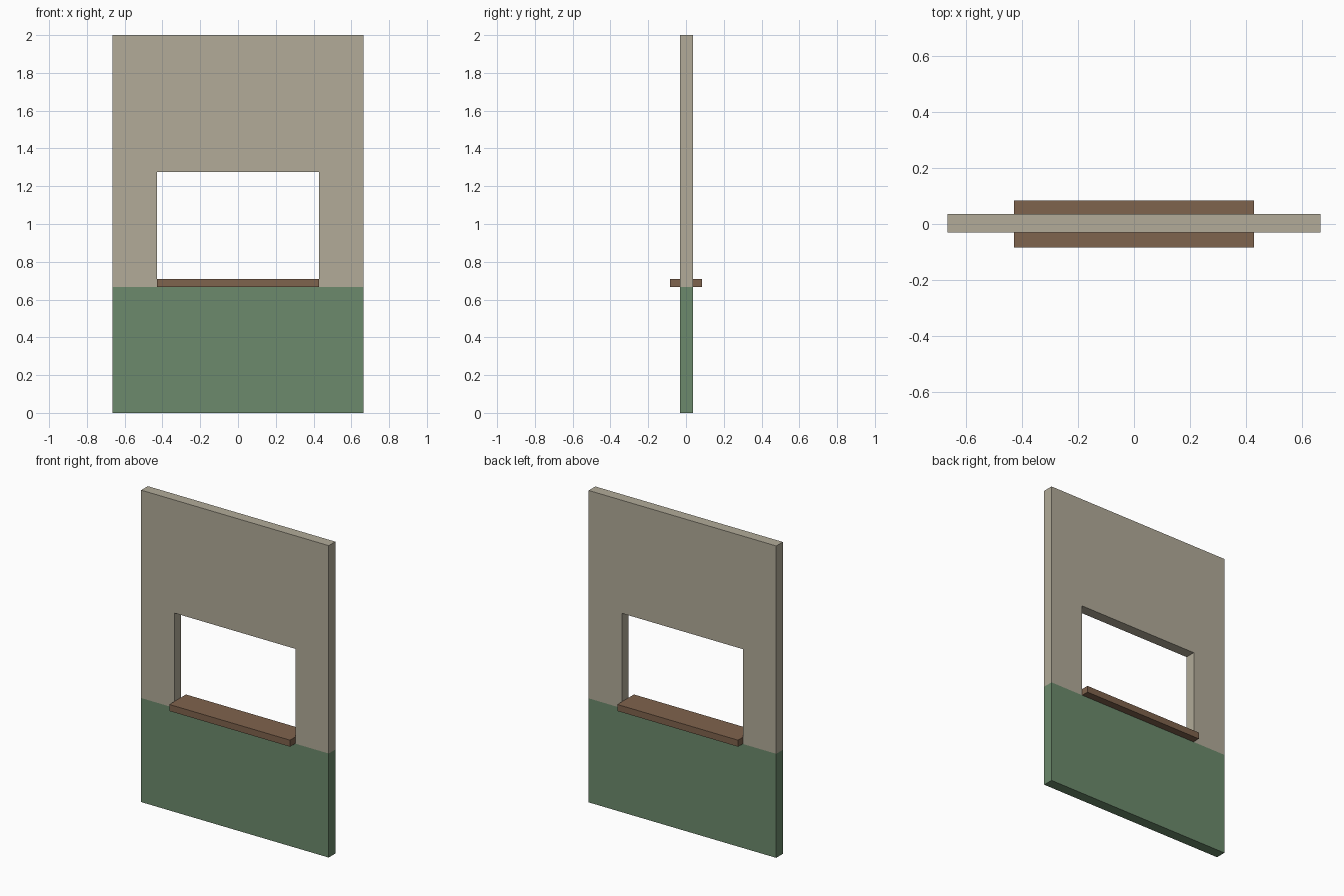
import bpy, bmesh

if "Cube" in bpy.data.objects:
    bpy.data.objects.remove(bpy.data.objects["Cube"])

def material(name, srgb):
    lin = [((c / 255 + 0.055) / 1.055) ** 2.4 for c in srgb]
    m = bpy.data.materials.new(name)
    m.diffuse_color = (*lin, 1)
    m.use_nodes = True
    m.node_tree.nodes["Principled BSDF"].inputs["Base Color"].default_value = m.diffuse_color
    return m

plaster = material("beige plaster", (178, 171, 153))
green = material("green paint", (108, 138, 108))
wood = material("brown wood", (127, 99, 77))

def make_object(name, bm, mats):
    bmesh.ops.recalc_face_normals(bm, faces=bm.faces)
    mesh = bpy.data.meshes.new(name)
    bm.to_mesh(mesh)
    bm.free()
    for m in mats:
        mesh.materials.append(m)
    obj = bpy.data.objects.new(name, mesh)
    bpy.context.collection.objects.link(obj)

SPLIT = 0.667            # paint line and window bottom
Y0, Y1 = -0.031, 0.036   # wall faces

# Wall panel: grid of cells with the window cell left open, then thickened
xs = [-0.665, -0.43, 0.43, 0.665]
zs = [0, SPLIT, 1.275, 2]
bm = bmesh.new()
grid = [[bm.verts.new((x, Y0, z)) for x in xs] for z in zs]
for j in range(3):
    for i in range(3):
        if (i, j) != (1, 1):
            bm.faces.new((grid[j][i], grid[j][i + 1], grid[j + 1][i + 1], grid[j + 1][i]))
ext = bmesh.ops.extrude_face_region(bm, geom=bm.faces[:], use_keep_orig=True)
bmesh.ops.translate(bm, vec=(0, Y1 - Y0, 0),
                    verts=[g for g in ext["geom"] if isinstance(g, bmesh.types.BMVert)])
# Lower part is green, upper part plaster
for f in bm.faces:
    f.material_index = 1 if f.calc_center_median().z < SPLIT + 0.001 else 0
make_object("wall_panel", bm, [plaster, green])

# Window sill board running through the opening
bm = bmesh.new()
bmesh.ops.create_cube(bm, size=1)
bmesh.ops.scale(bm, vec=(0.856, 0.168, 0.042), verts=bm.verts)
bmesh.ops.translate(bm, vec=(0, 0, SPLIT + 0.0215), verts=bm.verts)
make_object("window_sill", bm, [wood])
